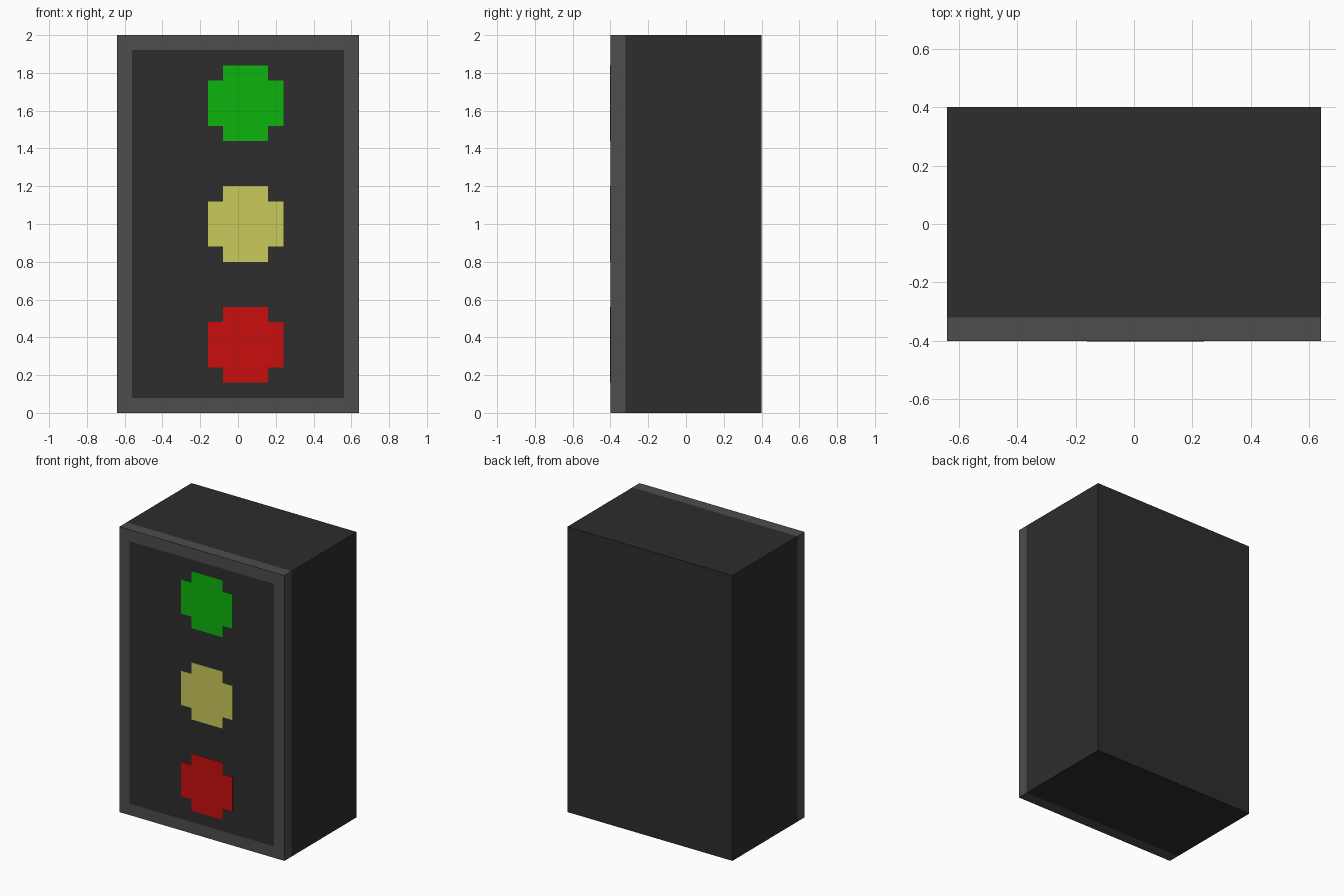
import bpy, bmesh

if "Cube" in bpy.data.objects:
    bpy.data.objects.remove(bpy.data.objects["Cube"])

W, D, H = 1.28, 0.80, 2.0   # overall size
U = 0.08                    # block unit: bezel width and depth


def material(name, rgb):
    lin = [(c / 255 / 12.92) if c < 11 else ((c / 255 + 0.055) / 1.055) ** 2.4 for c in rgb]
    m = bpy.data.materials.new(name)
    m.diffuse_color = (*lin, 1)
    m.use_nodes = True
    m.node_tree.nodes["Principled BSDF"].inputs["Base Color"].default_value = m.diffuse_color
    return m


def add_object(name, bm, mats):
    mesh = bpy.data.meshes.new(name)
    bm.normal_update()
    bm.to_mesh(mesh)
    bm.free()
    for m in mats:
        mesh.materials.append(m)
    ob = bpy.data.objects.new(name, mesh)
    bpy.context.collection.objects.link(ob)
    return ob


charcoal = material("charcoal", (45, 45, 45))
grey = material("bezel_grey", (77, 77, 77))
green = material("green", (13, 180, 13))
yellow = material("yellow", (202, 202, 91))
red = material("red", (202, 13, 13))

# Housing: box with a grey band around the front and a flush dark panel
bm = bmesh.new()
bmesh.ops.create_cube(bm, size=1)
for v in bm.verts:
    v.co = (v.co.x * W, v.co.y * D, (v.co.z + 0.5) * H)
bmesh.ops.bisect_plane(bm, geom=bm.verts[:] + bm.edges[:] + bm.faces[:],
                       plane_co=(0, -D / 2 + U, 0), plane_no=(0, 1, 0))
bm.normal_update()
front = [f for f in bm.faces if f.normal.y < -0.9]
bmesh.ops.inset_region(bm, faces=front, thickness=U, use_even_offset=True)
for f in bm.faces:
    f.material_index = 1 if f.calc_center_median().y < -D / 2 + U else 0
for f in front:
    f.material_index = 0
add_object("housing", bm, [charcoal, grey])


# Lamps: thin notched-square plates, five units wide, on the panel
def lamp(name, z, mat, x=0.04, thick=0.002):
    a, b = 2.5 * U, 1.5 * U
    outline = []
    for sx, sz in ((1, 1), (-1, 1), (-1, -1), (1, -1)):
        corner = [(a, b), (b, b), (b, a)]
        if sx * sz < 0:
            corner.reverse()
        outline += [(sx * p, sz * q) for p, q in corner]
    bm = bmesh.new()
    y = -D / 2 
    face = bm.faces.new([bm.verts.new((x + p, y, z + q)) for p, q in outline])
    ext = bmesh.ops.extrude_face_region(bm, geom=[face])
    for v in ext["geom"]:
        if isinstance(v, bmesh.types.BMVert):
            v.co.y -= thick
    bmesh.ops.recalc_face_normals(bm, faces=bm.faces[:])
    add_object(name, bm, [mat])


lamp("green_lamp", 1.64, green)
lamp("yellow_lamp", 1.00, yellow)
lamp("red_lamp", 0.36, red)
